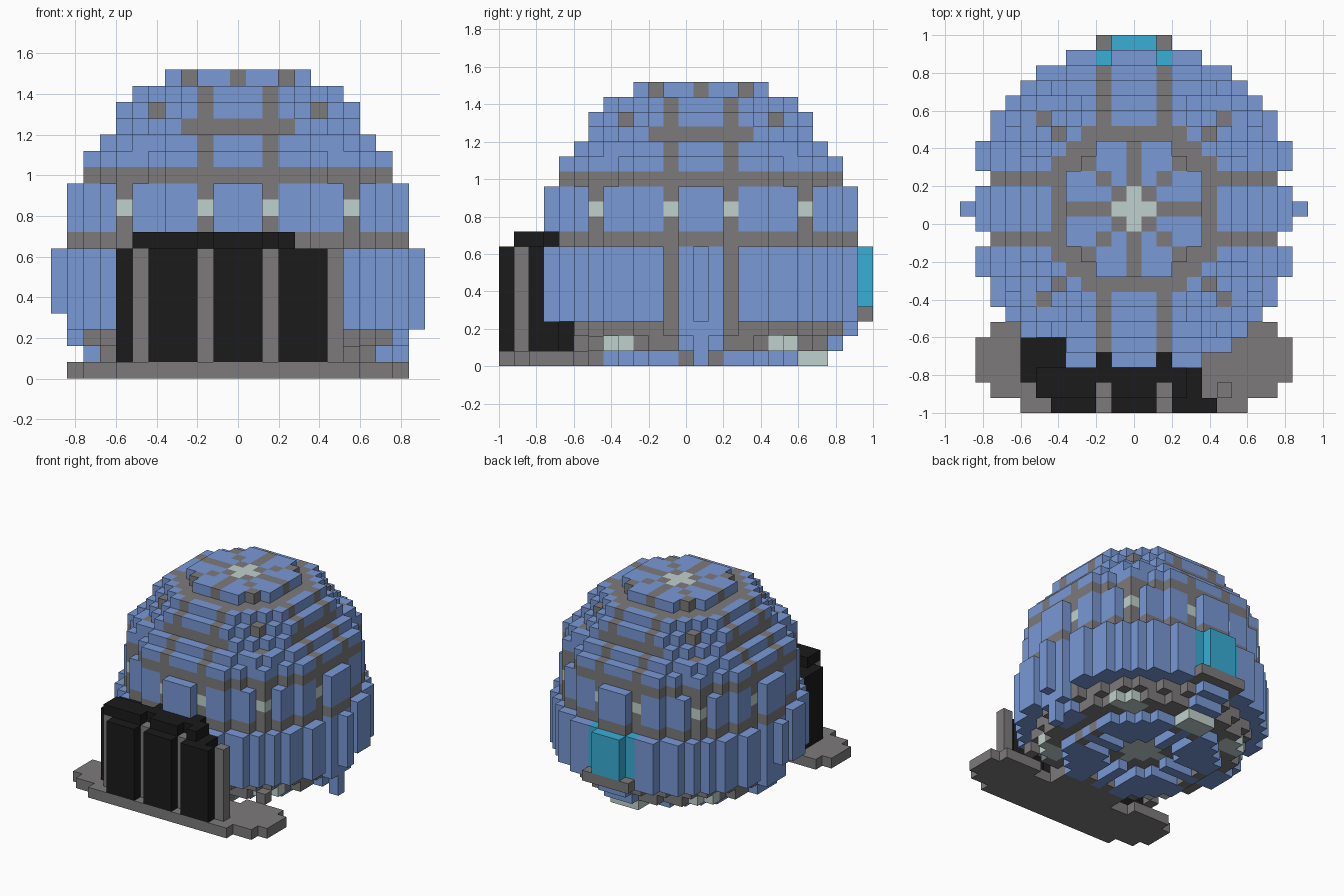
import bpy
import bmesh
from mathutils import Vector

old = bpy.data.objects.get("Cube")
if old:
    bpy.data.objects.remove(old, do_unlink=True)

S = 0.08          # block size
CY = 1            # dome centre, in blocks along y
COLOURS = {
    "panel_blue": (0.19, 0.32, 0.67),
    "rib_grey": (0.205, 0.195, 0.2),
    "gate_black": (0.011, 0.011, 0.011),
    "lamp_pale": (0.53, 0.64, 0.61),
    "window_cyan": (0.042, 0.42, 0.67),
}
NAMES = list(COLOURS)
BLUE, GREY, BLACK, PALE, CYAN = range(len(NAMES))

materials = []
for name, rgb in COLOURS.items():
    m = bpy.data.materials.new(name)
    m.use_nodes = True
    m.diffuse_color = (*rgb, 1)
    bsdf = m.node_tree.nodes["Principled BSDF"]
    bsdf.inputs["Base Color"].default_value = (*rgb, 1)
    bsdf.inputs["Roughness"].default_value = 0.9
    materials.append(m)

cells = {}        # block position -> (part, colour)


def box(part, colour, xs, ys, zs):
    """Fill an inclusive range of blocks."""
    for x in range(xs[0], xs[1] + 1):
        for y in range(ys[0], ys[1] + 1):
            for z in range(zs[0], zs[1] + 1):
                cells[x, y, z] = (part, colour)


# Squared radius and flat half width of each dome layer, from layer 3 upward
LAYERS = ([(121, 11)] * 5 + [(101, 10)] * 4 + [(98, 9)] * 2
          + [(85, 8), (65, 7), (58, 7), (45, 6), (21, 4)])


def dome_filled(hi, lo, z):
    """Whether a layer covers a block: the lower ribs are set back."""
    if z < 8 and lo == 2 and hi >= 10:
        return False
    r2, half = LAYERS[z - 3]
    return hi <= half and hi * hi + lo * lo <= r2


def dome_colour(hi, lo, z):
    """Colour by layer and by distance along the two axes."""
    if z == 18:
        if hi + lo <= 1:
            return PALE
        return GREY if lo == 0 or hi == lo else BLUE
    if z in (8, 12):
        return GREY
    if z == 17 and ((hi == 5 and lo <= 3) or (hi == 4 and lo >= 3)):
        return GREY
    if z == 15 and lo <= 3:
        return GREY
    if z in (14, 16) and hi == lo:
        return GREY
    if lo == 2 or (9 <= z <= 11 and lo == 7):
        return PALE if z == 10 else GREY
    return BLUE


# Dome: stacked discs
for z in range(3, 19):
    for x in range(-11, 12):
        for y in range(-11, 12):
            hi, lo = max(abs(x), abs(y)), min(abs(x), abs(y))
            if dome_filled(hi, lo, z):
                cells[x, y + CY, z] = ("dome", dome_colour(hi, lo, z))
cells.pop((-11, CY, 3))


def underside_colour(x, y, z):
    hi, lo = max(abs(x), abs(y)), min(abs(x), abs(y))
    if z == 2:
        return BLUE if hi == 10 else GREY
    if z == 1:
        if hi >= 8 and lo <= 1:
            return BLUE
        lamp = abs(y) in (5, 6) and abs(x) > 4
        return PALE if lamp or hi + lo <= 2 else GREY
    return GREY if lo == 1 else BLUE


# Underside: three shrinking discs with tabs, an open centre and open seams
for z, (r2, tab) in enumerate(((45, 6), (74, 9), (85, 10))):
    for x in range(-10, 11):
        for y in range(-10, 11):
            hi, lo = max(abs(x), abs(y)), min(abs(x), abs(y))
            if z == 0 and (hi <= 2 or (lo == 1 and hi <= 5)):
                continue
            if hi * hi + lo * lo <= r2 or (lo <= 1 and hi <= tab):
                cells[x, y + CY, z] = ("underside", underside_colour(x, y, z))

# Hanging side tab and rear lamp
box("side_tab", BLUE, (10, 10), (CY, CY), (0, 2))
box("rear_lamp", PALE, (-1, 1), (8, 9), (0, 0))

# Front step: rows of different half width, joined to the dome
for y, half in zip(range(-12, -5), (7, 9, 10, 10, 10, 3, 3)):
    box("front_step", GREY, (-half, half), (y, y), (0, 0))
for side in (-1, 1):
    ends = sorted((side * 6, side * 9))
    box("front_step", GREY, ends, (-7, -7), (0, 0))
    box("front_step", GREY, (side * 7, side * 7), (-6, -6), (1, 1))

# Front gate: dark body, lintel, panels and posts
box("gate_body", BLACK, (-7, 4), (-10, -9), (1, 7))
box("gate_body", BLACK, (-7, 3), (-8, -8), (1, 7))
box("gate_body", BLACK, (-6, 4), (-11, -11), (1, 7))
box("gate_lintel", BLACK, (-6, 3), (-11, -10), (8, 8))
for x in (-4, 0, 4):
    box("gate_panel", BLACK, (x - 1, x + 1), (-12, -12), (1, 7))
for x in (-6, -2, 2, 6):
    box("gate_post", GREY, (x, x), (-11, -11), (1, 7))
for x in (-2, 2):
    cells.pop((x, -11, 8))
    box("gate_lintel", BLACK, (x, x), (-9, -9), (8, 8))
# Dome panels that show behind the gate
for x in (-4, -3, 3, 4):
    box("dome", BLUE, (x, x), (-9, -9), (3, 7))

# Rear window and sill
box("rear_window", CYAN, (-2, 2), (11, 11), (4, 7))
box("rear_window", CYAN, (-1, 1), (12, 12), (4, 7))
box("rear_sill", GREY, (-2, 2), (11, 12), (3, 3))


def build(part):
    """Make one mesh from the exposed block sides of a part."""
    bm = bmesh.new()
    verts = {}

    def vert(p):
        key = tuple(round(c * 2) for c in p)
        if key not in verts:
            verts[key] = bm.verts.new((p[0] * S, p[1] * S, (p[2] + 0.5) * S))
        return verts[key]

    for pos, (owner, colour) in cells.items():
        if owner != part:
            continue
        for axis in range(3):
            for sign in (-1, 1):
                n = Vector((0, 0, 0))
                n[axis] = sign
                near = tuple(int(a + b) for a, b in zip(pos, n))
                if near in cells:
                    continue
                u = Vector((0, 0, 0))
                u[(axis + 1) % 3] = 0.5
                v = n.cross(u)
                c = Vector(pos) + n * 0.5
                f = bm.faces.new([vert(c + d) for d in (-u - v, u - v, u + v, v - u)])
                f.material_index = colour
    used = sorted({f.material_index for f in bm.faces})
    for f in bm.faces:
        f.material_index = used.index(f.material_index)
    mesh = bpy.data.meshes.new(part)
    bm.to_mesh(mesh)
    bm.free()
    for i in used:
        mesh.materials.append(materials[i])
    bpy.context.collection.objects.link(bpy.data.objects.new(part, mesh))


for part in sorted({owner for owner, _ in cells.values()}):
    build(part)
